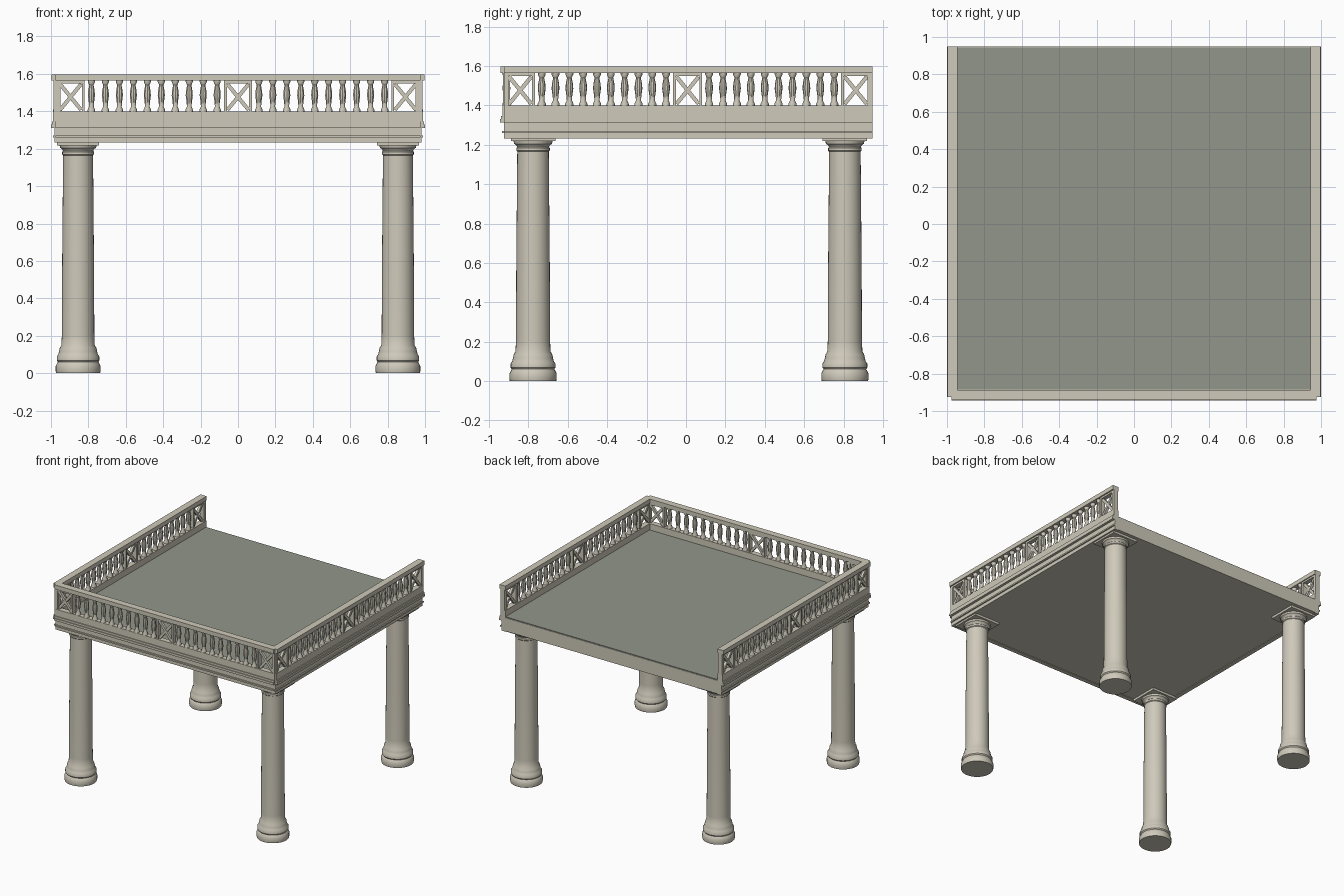
import bpy, bmesh
from math import atan2, hypot, pi
from mathutils import Matrix, Vector

if "Cube" in bpy.data.objects:
    bpy.data.objects.remove(bpy.data.objects["Cube"])


def material(name, rgb):
    m = bpy.data.materials.new(name)
    m.use_nodes = True
    m.diffuse_color = (*rgb, 1)
    m.node_tree.nodes["Principled BSDF"].inputs["Base Color"].default_value = (*rgb, 1)
    return m


STONE = material("pale stone", (0.62, 0.585, 0.49))
FLOOR = material("grey floor", (0.29, 0.305, 0.26))


def finish(name, bm, mat=STONE, smooth=False):
    bmesh.ops.recalc_face_normals(bm, faces=bm.faces)
    me = bpy.data.meshes.new(name)
    bm.to_mesh(me)
    bm.free()
    me.materials.append(mat)
    ob = bpy.data.objects.new(name, me)
    bpy.context.collection.objects.link(ob)
    if smooth:
        bpy.ops.object.select_all(action='DESELECT')
        ob.select_set(True)
        bpy.context.view_layer.objects.active = ob
        bpy.ops.object.shade_smooth_by_angle(angle=0.6)
    return ob


def box(bm, lo, hi, frame=Matrix()):
    lo, hi = Vector(lo), Vector(hi)
    m = Matrix.Translation((lo + hi) / 2) @ Matrix.Diagonal((*(hi - lo), 1))
    bmesh.ops.create_cube(bm, size=1, matrix=frame @ m)


def lathe(bm, profile, centre, sides):
    rings = []
    for r, z in profile:
        ring = bmesh.ops.create_circle(bm, segments=sides, radius=r,
                                       matrix=Matrix.Translation((*centre, z)))
        rings.append(ring["verts"])
    for a, b in zip(rings, rings[1:]):
        for i in range(sides):
            j = (i + 1) % sides
            bm.faces.new((a[i], a[j], b[j], b[i]))
    bm.faces.new(rings[0])
    bm.faces.new(rings[-1])


# Columns: moulded base, tapering shaft, ringed capital, square abacus
COLUMN = [(0.118, 0), (0.12, 0.012), (0.12, 0.038), (0.113, 0.052), (0.108, 0.06),
          (0.114, 0.068), (0.114, 0.088), (0.106, 0.1), (0.102, 0.115), (0.098, 0.135),
          (0.089, 0.15), (0.087, 0.2), (0.085, 0.6), (0.08, 1.165), (0.085, 1.17),
          (0.085, 1.183), (0.081, 1.188), (0.084, 1.196), (0.096, 1.205), (0.1, 1.222)]
for side, x in (("right", -0.855), ("left", 0.855)):
    for end, y in (("front", -0.777), ("back", 0.807)):
        bm = bmesh.new()
        lathe(bm, COLUMN, (x, y), 32)
        finish(f"{end}_{side}_column", bm, smooth=True)
        bm = bmesh.new()
        box(bm, (x - 0.113, y - 0.113, 1.218), (x + 0.113, y + 0.113, 1.236))
        finish(f"{end}_{side}_abacus", bm)

# Deck slab and floor covering
bm = bmesh.new()
box(bm, (-0.965, -0.915, 1.236), (0.965, 0.948, 1.343))
finish("deck_slab", bm)
bm = bmesh.new()
box(bm, (-0.946, -0.886, 1.34), (0.946, 0.945, 1.35))
finish("floor", bm, FLOOR)

# Cornice layers: bottom, top, projection short of the outermost line
LAYERS = [(1.232, 1.26, 0.02), (1.26, 1.271, 0.01), (1.271, 1.312, 0.02),
          (1.312, 1.33, 0.0), (1.33, 1.346, 0.005), (1.346, 1.4, 0.012)]
BALUSTER = [(0.021, 1.395), (0.021, 1.408), (0.013, 1.425), (0.015, 1.45), (0.02, 1.485),
            (0.018, 1.51), (0.012, 1.54), (0.02, 1.557), (0.02, 1.57)]


def crossed_panel(bm, frame, t, half=0.06):
    # Square frame with a diagonal cross, set within the balustrade
    z0, z1 = 1.403, 1.55
    for s in (-1, 1):
        a, b = sorted((t + s * half, t + s * (half + 0.014)))
        box(bm, (a, 0.014, 1.398), (b, 0.05, 1.568), frame)
        m = (Matrix.Translation((t, 0.032, (z0 + z1) / 2))
             @ Matrix.Rotation(s * atan2(z1 - z0, 2 * half), 4, 'Y'))
        size = hypot(2 * half, z1 - z0) / 2 - 0.006
        box(bm, (-size, -0.01 - s * 0.001, -0.01), (size, 0.01 - s * 0.001, 0.01), frame @ m)
    box(bm, (t - half, 0.014, z1), (t + half, 0.05, 1.568), frame)


def parapet(name, frame, start, stop, panels):
    # Local x runs along the side, local y points inward from its outer line
    bm = bmesh.new()
    for z0, z1, inset in LAYERS:
        box(bm, (start, inset, z0), (stop, 0.055, z1), frame)
    finish(name + "_cornice", bm)
    bm = bmesh.new()
    box(bm, (start, 0.003, 1.564), (stop, 0.057, 1.598), frame)
    finish(name + "_handrail", bm)
    bm = bmesh.new()
    for t in panels:
        crossed_panel(bm, frame, t)
    for a, b in ((start, panels[0] - 0.072), (panels[-1] + 0.072, stop)):
        if b - a > 0.004:
            box(bm, (a, 0.014, 1.398), (b, 0.05, 1.568), frame)
    finish(name + "_crossed_panels", bm)
    bm = bmesh.new()
    count = 10
    for a, b in zip(panels, panels[1:]):
        a, b = a + 0.074, b - 0.074
        for i in range(count):
            p = frame @ Vector((a + (i + 0.5) * (b - a) / count, 0.032, 0))
            lathe(bm, BALUSTER, (p.x, p.y), 10)
    finish(name + "_balusters", bm, smooth=True)


parapet("front", Matrix.Translation((0, -0.944, 0)), -0.977, 0.977, (-0.895, 0, 0.895))
turn = Matrix.Rotation(pi / 2, 4, 'Z')
parapet("left", Matrix.Translation((1, 0, 0)) @ turn, -0.924, 0.948, (-0.842, 0.008, 0.862))
parapet("right", Matrix.Translation((-1, 0, 0)) @ turn @ Matrix.Diagonal((1, -1, 1, 1)),
        -0.924, 0.948, (-0.842, 0.008, 0.862))
